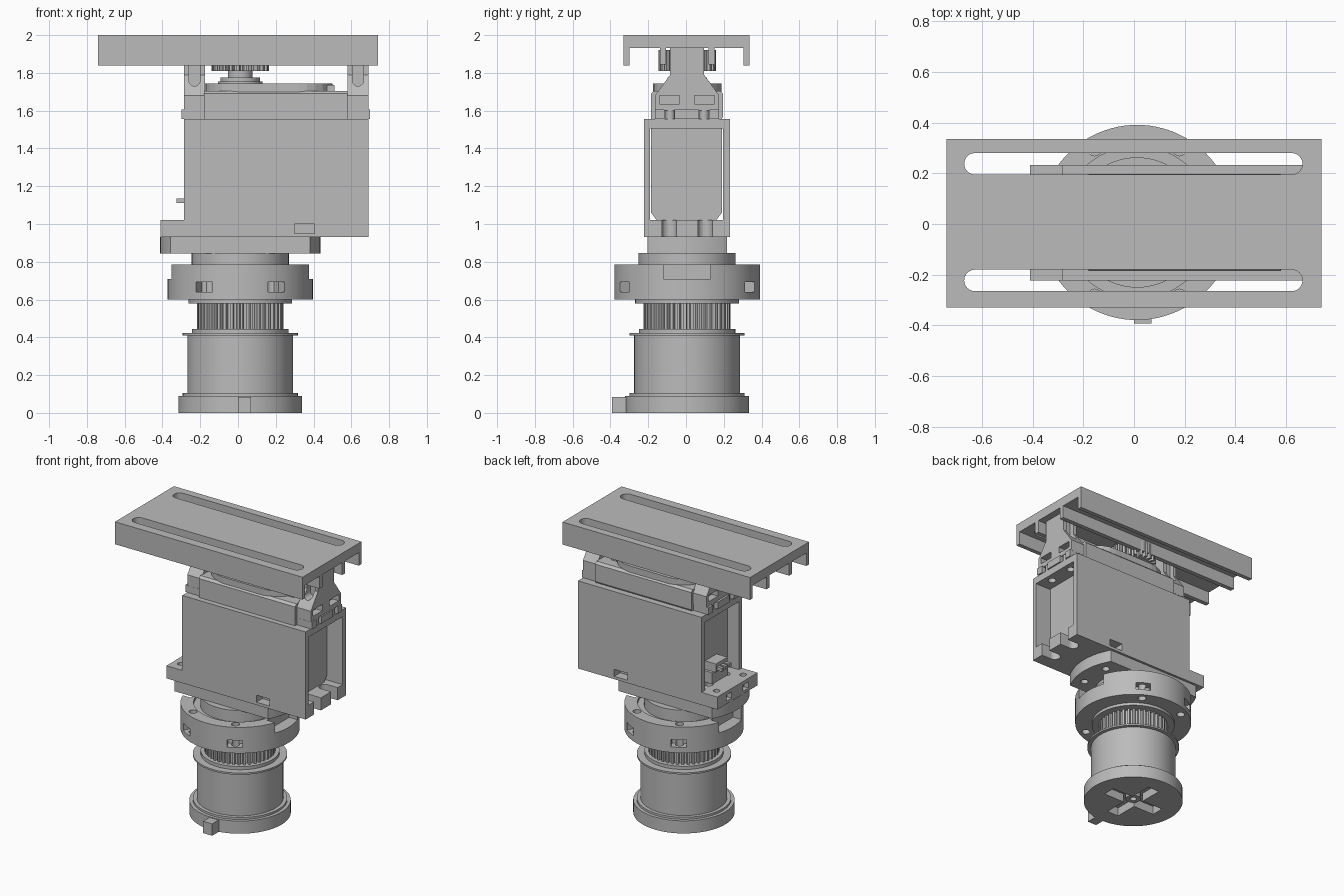
import bpy, bmesh, math
from mathutils import Matrix

if "Cube" in bpy.data.objects:
    bpy.data.objects.remove(bpy.data.objects["Cube"])

CX, CY = 0.012, 0.006      # axis of the round parts

grey = bpy.data.materials.new("plain grey")
grey.use_nodes = True
grey.diffuse_color = (0.5, 0.5, 0.5, 1)
grey.node_tree.nodes["Principled BSDF"].inputs["Base Color"].default_value = (0.5, 0.5, 0.5, 1)


def finish(name, bm):
    bmesh.ops.recalc_face_normals(bm, faces=bm.faces)
    mesh = bpy.data.meshes.new(name)
    bm.to_mesh(mesh)
    bm.free()
    mesh.materials.append(grey)
    ob = bpy.data.objects.new(name, mesh)
    bpy.context.collection.objects.link(ob)
    return ob


def prism(name, outline, lo, hi, axis="z"):
    """Extrude a 2D outline along an axis: z takes (x, y), y takes (x, z), x takes (y, z)."""
    place = {"z": lambda a, b, t: (a, b, t), "y": lambda a, b, t: (a, t, b),
             "x": lambda a, b, t: (t, a, b)}[axis]
    bm = bmesh.new()
    ends = [[bm.verts.new(place(a, b, t)) for a, b in outline] for t in (lo, hi)]
    n = len(outline)
    for ring in ends:
        bm.faces.new(ring)
    for i in range(n):
        j = (i + 1) % n
        bm.faces.new((ends[0][i], ends[0][j], ends[1][j], ends[1][i]))
    return finish(name, bm)


def box(name, x0, x1, y0, y1, z0, z1):
    return prism(name, [(x0, y0), (x1, y0), (x1, y1), (x0, y1)], z0, z1)


def circle(x, y, r, n=64):
    return [(x + r * math.cos(2 * math.pi * i / n), y + r * math.sin(2 * math.pi * i / n))
            for i in range(n)]


def slot(x0, x1, y0, y1, n=12):
    """Outline with round ends along the first coordinate."""
    r, cy = (y1 - y0) / 2, (y0 + y1) / 2
    pts = []
    for cx, start in ((x1 - r, -math.pi / 2), (x0 + r, math.pi / 2)):
        pts += [(cx + r * math.cos(start + math.pi * i / n), cy + r * math.sin(start + math.pi * i / n))
                for i in range(n + 1)]
    return pts


def toothed(x, y, r0, r1, teeth):
    pts = []
    for i in range(teeth):
        for f, r in ((0, r0), (0.4, r0), (0.5, r1), (0.9, r1)):
            a = 2 * math.pi * (i + f) / teeth
            pts.append((x + r * math.cos(a), y + r * math.sin(a)))
    return pts


def lathe(name, profile, n=64):
    """Revolve (radius, z) points about the main axis."""
    bm = bmesh.new()
    vs = [bm.verts.new((r, 0, z)) for r, z in profile]
    edges = [bm.edges.new(p) for p in zip(vs, vs[1:])]
    bmesh.ops.spin(bm, geom=vs + edges, axis=(0, 0, 1), cent=(0, 0, 0),
                   angle=2 * math.pi, steps=n, use_merge=True)
    bmesh.ops.remove_doubles(bm, verts=bm.verts, dist=1e-5)
    bmesh.ops.translate(bm, vec=(CX, CY, 0), verts=bm.verts)
    return finish(name, bm)


def cut(ob, *tools, operation="DIFFERENCE"):
    for tool in tools:
        mod = ob.modifiers.new("cut", "BOOLEAN")
        mod.operation, mod.solver, mod.object = operation, "EXACT", tool
        bpy.context.view_layer.objects.active = ob
        bpy.ops.object.modifier_apply(modifier=mod.name)
        bpy.data.objects.remove(tool)
    return ob


def smooth(ob):
    bpy.ops.object.select_all(action="DESELECT")
    ob.select_set(True)
    bpy.context.view_layer.objects.active = ob
    bpy.ops.object.shade_smooth_by_angle(angle=math.radians(25))


# Top rail: channel with two long slots and two inner ribs
rail_section = [(-.33, 1.84), (-.30, 1.84), (-.30, 1.933), (.305, 1.933), (.305, 1.84),
                (.335, 1.84), (.335, 2), (-.33, 2)]
rail = prism("top_rail", rail_section, -.74, .74, "x")
cut(rail, prism("c", slot(-.67, .665, .195, .28), 1.8, 2.1),
    prism("c", slot(-.67, .665, -.265, -.18), 1.8, 2.1))
for side, name in ((1, "back_rib"), (-1, "front_rib")):
    y = CY + side * .128
    box(name, -.74, .74, y - .016, y + .016, 1.845, 1.935)

# Drive gear and its stepped hub
prism("drive_gear", toothed(CX, CY, .118, .152, 24), 1.81, 1.92)
smooth(lathe("gear_hub", [(0, 1.74), (.118, 1.74), (.118, 1.755), (.105, 1.755), (.105, 1.775),
                          (.065, 1.775), (.065, 1.815), (0, 1.815)], 48))

# Gearbox cover
prism("gearbox_cover", [(-.185, 1.55), (.185, 1.55), (.197, 1.57), (.197, 1.69), (.18, 1.705),
                        (-.168, 1.705), (-.185, 1.69), (-.185, 1.57)], -.18, .58, "x")
prism("cover_plate", slot(-.175, .50, -.175, .187), 1.70, 1.745)
box("cover_block", .47, .51, -.1, .11, 1.70, 1.735)

# End brackets: flared plates with a narrow neck reaching the rail
half = [(.17, 1.60), (.17, 1.68), (.09, 1.79), (.09, 1.935)]
outline = [(CY + y, z) for y, z in half] + [(CY - y, z) for y, z in reversed(half)]
for name, x0, x1, out in (("left_bracket", .58, .69, 1), ("right_bracket", -.285, -.175, -1)):
    ob = prism(name, outline, x0, x1, "x")
    xm = (x0 + x1) / 2
    for s in (1, -1):
        ya, yb = sorted((CY + s * .04, CY + s * .145))
        xo = x1 if out > 0 else x0
        cut(ob, box("c", xo - .05, xo + .05, ya, yb, 1.635, 1.68))
        pocket = [(z, x) for x, z in slot(1.73, 1.9, xm - .03, xm + .03)]
        pocket = [(a, b) for a, b in pocket]
        ya, yb = sorted((CY + s * .055, CY + s * .3))
        cut(ob, prism("c", pocket, ya, yb, "y"))
    fx0, fx1 = (x0, .70) if out > 0 else (-.30, x1)
    for y0, y1 in ((-.165, -.115), (-.06, .07), (.125, .175)):
        box(name + "_foot", fx0, fx1, y0, y1, 1.555, 1.605)
    for s in (1, -1):
        prism(name + "_screw", circle(xm + out * .03, CY + s * .09, .024, 24), 1.55, 1.605)

# Motor housing: open-ended frame with floor notches, side windows and a ledge
Y0, Y1 = -.222, .233
housing = prism("motor_housing", [(-.41, .93), (.69, .93), (.69, 1.555), (-.285, 1.555),
                                  (-.285, 1.02), (-.41, 1.02)], Y0, Y1, "y")
cut(housing, box("c", -.6, .8, -.19, .195, 1.02, 1.505))
for s in (1, -1):
    y = CY + s * .095
    cut(housing, prism("c", slot(.575, .8, y - .038, y + .038), .9, 1.03),
        prism("c", circle(.635, y, .026, 24), 1.5, 1.6),
        prism("c", circle(-.25, y, .03, 24), .98, 1.03),
        prism("c", circle(-.35, CY + s * .15, .022, 24), .98, 1.03),
        box("c", -.45, -.375, y - .03, y + .03, .95, .995))
    ya, yb = sorted((CY + s * .16, CY + s * .3))
    cut(housing, box("c", .30, .405, ya, yb, .95, 1.0))

# Motor block with chamfered underside, and the connector at its rear
prism("motor_block", [(-.155, 1.02), (.16, 1.02), (.19, 1.06), (.19, 1.505), (-.185, 1.505),
                      (-.185, 1.06)], -.20, .57, "x")
box("connector_base", -.27, -.19, -.09, .09, 1.02, 1.10)
box("connector_plug", -.285, -.19, -.06, .07, 1.10, 1.16)
for i in range(3):
    y = -.035 + i * .04
    box("connector_pin", -.325, -.28, y - .012, y + .012, 1.11, 1.135)

# Swivel plate: disc trimmed flat at front and back
a = math.asin(.21 / .425)
arc = [(.425 * math.cos(-a + 2 * a * i / 16), .425 * math.sin(-a + 2 * a * i / 16)) for i in range(17)]
arc += [(-x, -y) for x, y in arc]
plate = prism("swivel_plate", [(CX + x, CY + y) for x, y in arc], .845, .932)
for x in (-.33, .33):
    for y in (-.11, .11):
        cut(plate, prism("c", circle(CX + x, CY + y, .025, 24), .82, .89))
smooth(plate)

# Neck and bearing ring with windows, bolt holes and two side notches
smooth(lathe("neck", [(0, .58), (.24, .58), (.24, .76), (.257, .76), (.257, .846), (0, .846)]))
ring = lathe("bearing_ring", [(0, .60), (.385, .60), (.385, .785), (.30, .785), (.30, .765),
                              (0, .765)], 96)
for s in (1, -1):
    x0, x1 = sorted((CX + s * .30, CX + s * .5))
    cut(ring, box("c", x0, x1, CY - .125, CY + .125, .71, .9))
for deg in (60, 120, 240, 300):
    t = math.radians(deg)
    window = box("c", .32, .5, -.05, .05, .64, .692)
    window.data.transform(Matrix.Translation((CX, CY, 0)) @ Matrix.Rotation(t, 4, "Z"))
    cut(ring, window)
    hx, hy = CX + .335 * math.cos(t), CY + .335 * math.sin(t)
    cut(ring, prism("c", circle(hx, hy, .027, 24), .5, .9))
smooth(ring)

# Belt pulley: toothed section between collars, drum and foot
prism("pulley_teeth", toothed(CX, CY, .208, .23, 40), .43, .60)
smooth(lathe("upper_collar", [(0, .58), (.275, .58), (.275, .602), (0, .602)]))
drum = lathe("pulley_drum", [(0, 0), (.328, 0), (.328, .09), (.305, .09), (.305, .105), (.28, .105),
                             (.28, .41), (.305, .41), (.305, .422), (.255, .422), (.255, .445),
                             (0, .445)])
cut(drum, box("c", CX - .21, CX + .21, CY - .045, CY + .045, -.1, .06),
    box("c", CX - .045, CX + .045, CY - .21, CY + .21, -.1, .06))
smooth(drum)
hub = prism("drum_hub", circle(CX, CY, .05, 32), .02, .07)
smooth(cut(hub, prism("c", circle(CX, CY, .022, 24), 0, .05)))
box("foot_tab", 0, .07, -.392, -.31, 0, .085)
